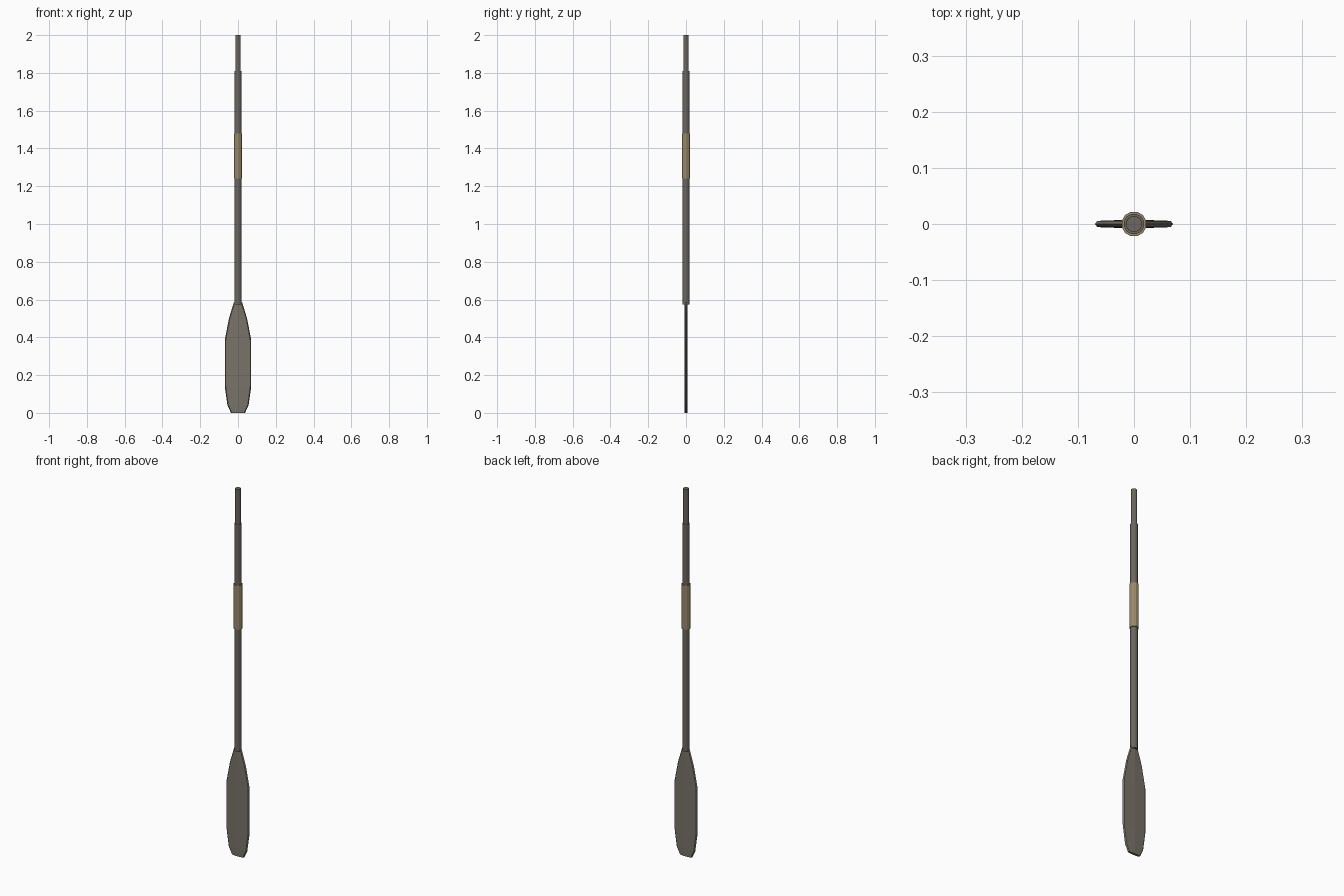
import bpy, bmesh, math

if "Cube" in bpy.data.objects:
    bpy.data.objects.remove(bpy.data.objects["Cube"])


def material(name, rgb):
    m = bpy.data.materials.new(name)
    m.diffuse_color = (*rgb, 1)
    m.use_nodes = True
    m.node_tree.nodes["Principled BSDF"].inputs["Base Color"].default_value = m.diffuse_color
    return m


def loft(name, rings, mat):
    """Skin a list of equal-length closed rings and cap both ends."""
    bm = bmesh.new()
    loops = [[bm.verts.new(p) for p in ring] for ring in rings]
    for a, b in zip(loops, loops[1:]):
        for i in range(len(a)):
            j = (i + 1) % len(a)
            bm.faces.new((a[i], a[j], b[j], b[i]))
    bm.faces.new(loops[0][::-1])
    bm.faces.new(loops[-1])
    bmesh.ops.recalc_face_normals(bm, faces=bm.faces)
    me = bpy.data.meshes.new(name)
    bm.to_mesh(me)
    bm.free()
    me.materials.append(mat)
    ob = bpy.data.objects.new(name, me)
    bpy.context.collection.objects.link(ob)
    return ob


def circle(r, z, n=12):
    return [(r * math.cos(math.tau * (i + .5) / n),
             r * math.sin(math.tau * (i + .5) / n), z) for i in range(n)]


def blade_ring(w, z, t):
    # flat section with a slight central spine and pointed edges
    e = w - 0.005
    return [(w, 0, z), (e, t * .7, z), (0, t, z), (-e, t * .7, z),
            (-w, 0, z), (-e, -t * .7, z), (0, -t, z), (e, -t * .7, z)]


wood = material("dark_wood", (0.15, 0.135, 0.115))
blade_wood = material("blade_wood", (0.19, 0.17, 0.14))
leather = material("leather", (0.32, 0.25, 0.14))

# round shaft, thinner hand grip and leather collar
loft("shaft", [circle(.0185, .575), circle(.0185, 1.81)], wood)
loft("hand_grip", [circle(.0145, 1.80), circle(.0145, 2.0)], wood)
loft("collar", [circle(.0225, 1.24), circle(.0225, 1.48)], leather)

# blade, tapered towards the shaft and chamfered at the tip
outline = [(.037, 0, .007), (.056, .04, .008), (.070, .14, .008),
           (.070, .385, .008), (.048, .50, .008), (.022, .585, .008)]
loft("blade", [blade_ring(*s) for s in outline], blade_wood)
